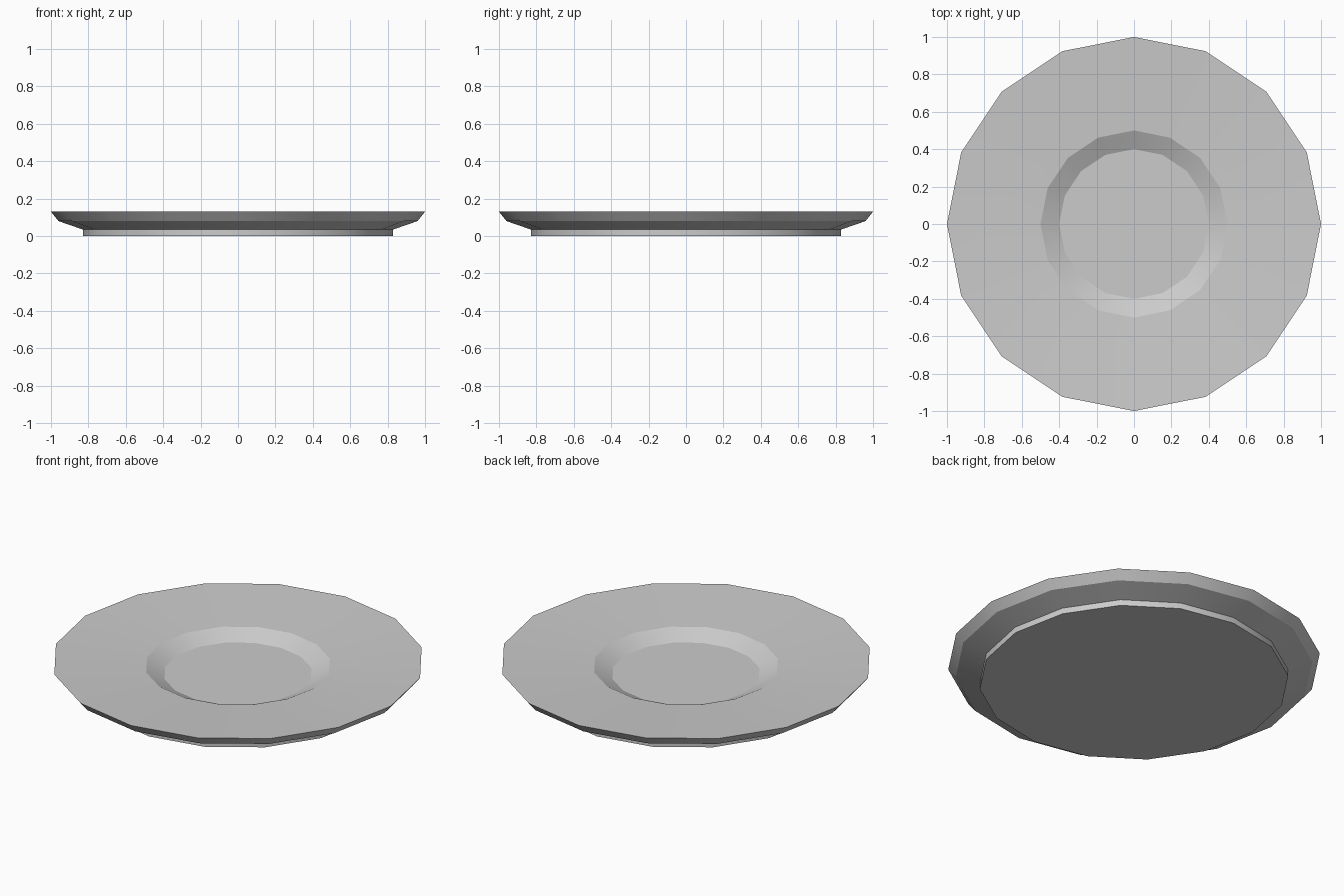
import bpy, bmesh
from math import cos, sin, pi, radians

if "Cube" in bpy.data.objects:
    bpy.data.objects.remove(bpy.data.objects["Cube"])

SIDES = 16

# Saucer cross-section (radius, height): foot, flared underside, rim, dished top, cup well
PROFILE = [(0.83, 0.0), (0.83, 0.035), (0.96, 0.08), (1.0, 0.13),
           (0.5, 0.103), (0.4, 0.055)]

bm = bmesh.new()
rings = [[bm.verts.new((r * cos(2 * pi * i / SIDES), r * sin(2 * pi * i / SIDES), z))
          for i in range(SIDES)] for r, z in PROFILE]

# Walls between neighbouring rings
for lower, upper in zip(rings, rings[1:]):
    for i in range(SIDES):
        j = (i + 1) % SIDES
        bm.faces.new((lower[i], lower[j], upper[j], upper[i]))

# Flat base and flat well floor
bm.faces.new(rings[0][::-1])
bm.faces.new(rings[-1])
bmesh.ops.recalc_face_normals(bm, faces=bm.faces)

mesh = bpy.data.meshes.new("saucer")
bm.to_mesh(mesh)
bm.free()
saucer = bpy.data.objects.new("saucer", mesh)
bpy.context.collection.objects.link(saucer)

# Smooth around the circumference, crisp between the bands
bpy.context.view_layer.objects.active = saucer
saucer.select_set(True)
bpy.ops.object.shade_smooth_by_angle(angle=radians(22.5))
